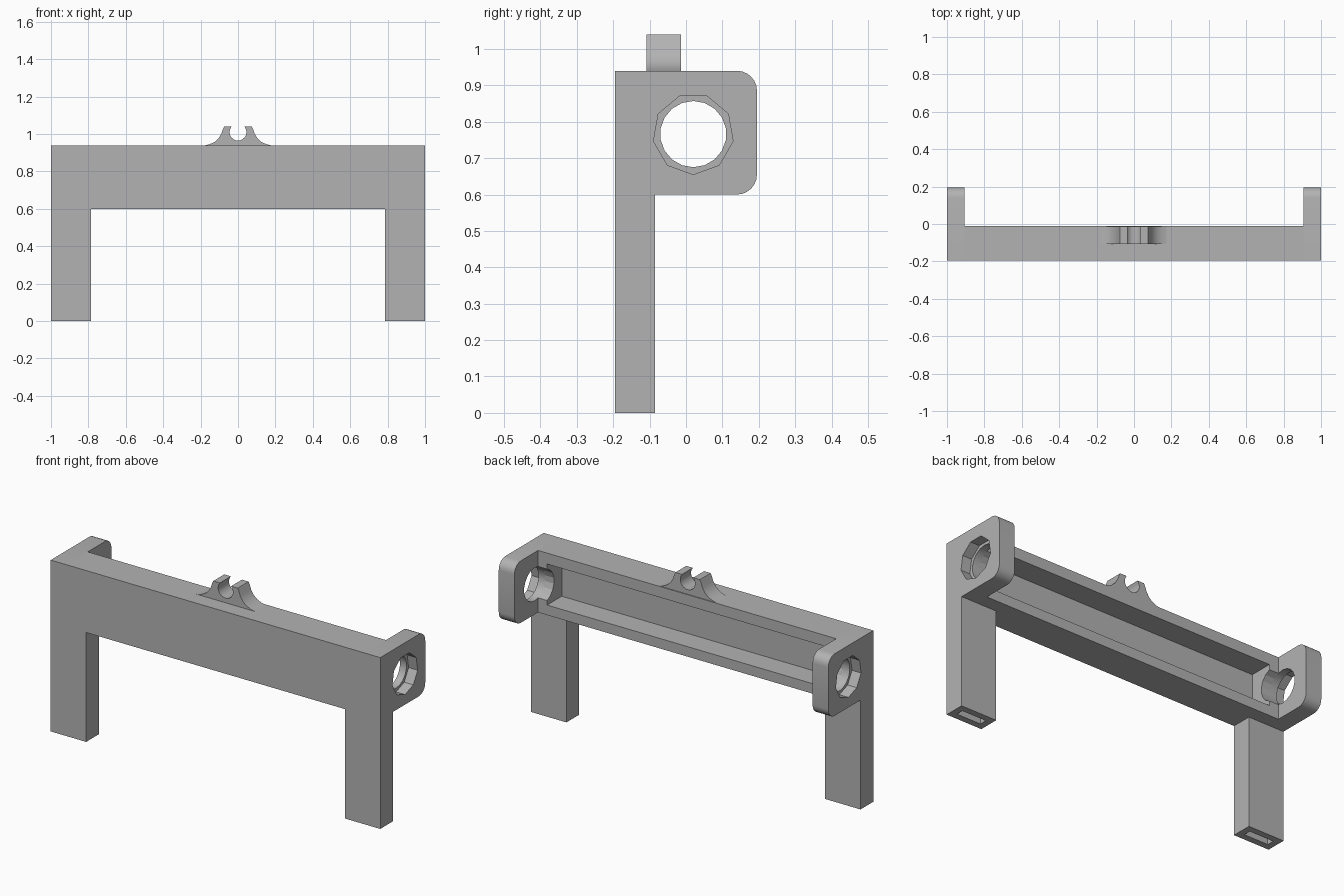
import bpy, bmesh, math
from mathutils import Vector

if "Cube" in bpy.data.objects:
    bpy.data.objects.remove(bpy.data.objects["Cube"], do_unlink=True)

grey = bpy.data.materials.new("plain_grey")
grey.use_nodes = True
COLOUR = (0.45, 0.45, 0.45, 1)
grey.diffuse_color = COLOUR
grey.node_tree.nodes["Principled BSDF"].inputs["Base Color"].default_value = COLOUR


def prism(name, outline, axis, start, end):
    """Extrude a 2D outline along x (outline is y,z) or along y (outline is x,z)."""
    bm = bmesh.new()
    place = (lambda a, b: (start, a, b)) if axis == "x" else (lambda a, b: (a, start, b))
    face = bm.faces.new([bm.verts.new(place(a, b)) for a, b in outline])
    grown = bmesh.ops.extrude_face_region(bm, geom=[face])
    step = Vector((end - start, 0, 0)) if axis == "x" else Vector((0, end - start, 0))
    bmesh.ops.translate(bm, vec=step, verts=[g for g in grown["geom"] if isinstance(g, bmesh.types.BMVert)])
    bmesh.ops.recalc_face_normals(bm, faces=bm.faces)
    mesh = bpy.data.meshes.new(name)
    bm.to_mesh(mesh)
    bm.free()
    mesh.materials.append(grey)
    obj = bpy.data.objects.new(name, mesh)
    bpy.context.collection.objects.link(obj)
    return obj


def box(name, x, y, z):
    return prism(name, [(y[0], z[0]), (y[1], z[0]), (y[1], z[1]), (y[0], z[1])], "x", *x)


def activate(obj):
    bpy.ops.object.select_all(action="DESELECT")
    obj.select_set(True)
    bpy.context.view_layer.objects.active = obj


def cut(obj, cutter):
    activate(obj)
    mod = obj.modifiers.new("cut", "BOOLEAN")
    mod.operation, mod.solver, mod.object = "DIFFERENCE", "EXACT", cutter
    bpy.ops.object.modifier_apply(modifier=mod.name)


def smooth(obj):
    activate(obj)
    bpy.ops.object.shade_smooth_by_angle(angle=math.radians(28))


def arc(cy, cz, r, a0, a1, n):
    angles = [math.radians(a0 + (a1 - a0) * i / n) for i in range(n + 1)]
    return [(cy + r * math.cos(a), cz + r * math.sin(a)) for a in angles]


# Main dimensions
FRONT, BEAM_BACK, PLATE_BACK = -0.195, -0.01, 0.195
LOW, TOP = 0.6, 0.94
PLATE_IN, CAVITY_END = 0.905, 0.85
HOLE_Y, HOLE_Z = 0.02, 0.766

# Hollow crossbeam, open at the back
beam = box("crossbeam", (-PLATE_IN, PLATE_IN), (FRONT, BEAM_BACK), (LOW, TOP))
cavity = box("cavity_cutter", (-CAVITY_END, CAVITY_END), (-0.137, 0.1), (0.655, 0.88))
cut(beam, cavity)
bpy.data.objects.remove(cavity, do_unlink=True)

# End plates with rounded rear corners, stepped holes, and slotted legs
R = 0.055
plate_outline = ([(FRONT, TOP), (FRONT, LOW)]
                 + arc(PLATE_BACK - R, LOW + R, R, -90, 0, 6)
                 + arc(PLATE_BACK - R, TOP - R, R, 0, 90, 6))
for side, s in (("left", 1), ("right", -1)):
    plate = prism(side + "_end_plate", plate_outline, "x", s * PLATE_IN, s)
    bore = prism("bore_cutter", arc(HOLE_Y, HOLE_Z, 0.111, -90, 270, 9)[:-1], "x", s * 0.945, s * 1.1)
    hole = prism("hole_cutter", arc(HOLE_Y, HOLE_Z, 0.091, -90, 270, 18)[:-1], "x", s * 0.8, s * 1.1)
    cut(plate, bore)
    cut(plate, hole)
    cut(beam, hole)
    smooth(plate)
    leg = box(side + "_leg", (s * 0.785, s), (FRONT, -0.085), (0, LOW))
    slot = box("slot_cutter", (s * 0.82, s * 0.965), (-0.16, -0.12), (-0.1, 0.5))
    cut(leg, slot)
    for cutter in (bore, hole, slot):
        bpy.data.objects.remove(cutter, do_unlink=True)

# Small open clip on top, with flared feet
flare = [(0.175, TOP), (0.15, 0.946), (0.125, 0.958), (0.105, 0.976),
         (0.09, 1.0), (0.08, 1.028), (0.074, 1.04)]
socket = [(0.034, 1.04)] + arc(0, 1.01, 0.045, 40, -220, 16) + [(-0.034, 1.04)]
clip_outline = flare + socket + [(-x, z) for x, z in reversed(flare)]
clip = prism("top_clip", clip_outline, "y", -0.108, -0.014)
smooth(clip)
